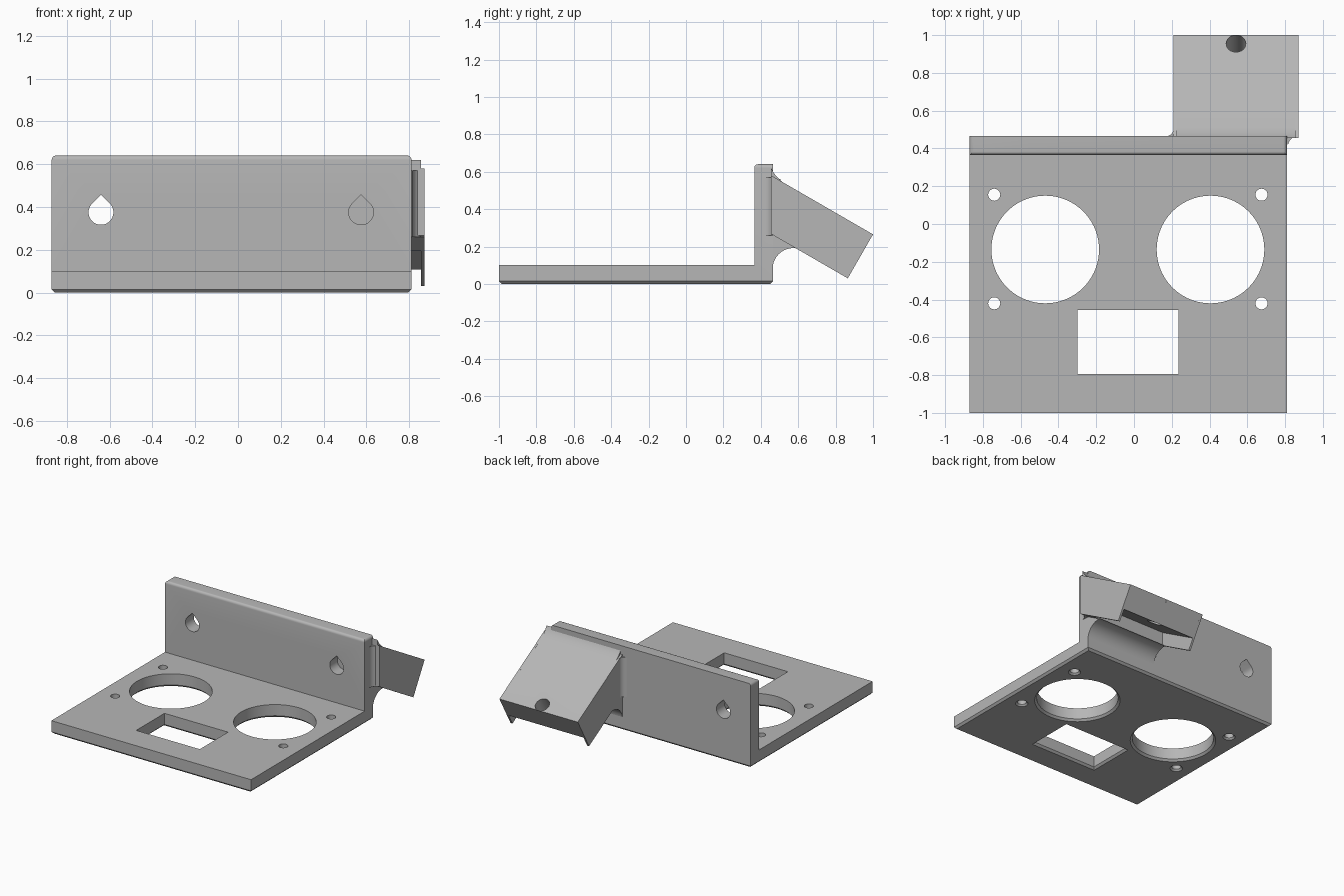
import bpy, bmesh, math

if "Cube" in bpy.data.objects:
    bpy.data.objects.remove(bpy.data.objects["Cube"], do_unlink=True)

grey = bpy.data.materials.new("matte grey")
grey.use_nodes = True
colour = (0.47, 0.47, 0.47, 1)
grey.diffuse_color = colour
grey.node_tree.nodes["Principled BSDF"].inputs["Base Color"].default_value = colour


def loft(name, rings):
    """Closed solid through matching rings of 3D points."""
    bm = bmesh.new()
    loops = [[bm.verts.new(p) for p in ring] for ring in rings]
    n = len(loops[0])
    for a, b in zip(loops, loops[1:]):
        for i in range(n):
            j = (i + 1) % n
            bm.faces.new((a[i], a[j], b[j], b[i]))
    bm.faces.new(loops[0])
    bm.faces.new(loops[-1])
    bmesh.ops.recalc_face_normals(bm, faces=bm.faces)
    mesh = bpy.data.meshes.new(name)
    bm.to_mesh(mesh)
    bm.free()
    mesh.materials.append(grey)
    ob = bpy.data.objects.new(name, mesh)
    bpy.context.collection.objects.link(ob)
    return ob


def prism(name, outline, axis, start, end):
    """Extrude a 2D outline along x, y or z."""
    def place(p, d):
        v = list(p)
        v.insert("xyz".index(axis), d)
        return v
    return loft(name, [[place(p, d) for p in outline] for d in (start, end)])


def boolean(ob, tool, operation="DIFFERENCE"):
    mod = ob.modifiers.new("cut", "BOOLEAN")
    mod.operation, mod.object, mod.solver = operation, tool, "EXACT"
    bpy.context.view_layer.objects.active = ob
    bpy.ops.object.modifier_apply(modifier=mod.name)
    bpy.data.objects.remove(tool, do_unlink=True)


def arc(cx, cy, r, a0=0, a1=360, steps=48, closed=False):
    return [(cx + r * math.cos(math.radians(a0 + (a1 - a0) * i / steps)),
             cy + r * math.sin(math.radians(a0 + (a1 - a0) * i / steps)))
            for i in range(steps + closed)]


def plate_cut(ob, shape, chamfer):
    """Vertical opening that widens at the underside; shape(grow) gives the outline."""
    levels = ((-chamfer, 2 * chamfer), (chamfer, 0), (0.2, 0))
    boolean(ob, loft("cutter", [[(x, y, z) for x, y in shape(g)] for z, g in levels]))


# L-shaped bracket: base plate and upright wall
back, wall, top = 0.465, 0.365, 0.64
side = [(-1, 0.015), (-0.985, 0), (0.45, 0), (back, 0.015), (back, top)]
side += arc(wall + 0.02, top - 0.02, 0.02, 90, 180, 6, True)
side += [(wall, 0.1), (-1, 0.1)]
bracket = prism("bracket", side, "x", -0.9, 0.9)

# Trim the ends to the front outline
left, right = -0.87, 0.81
front = [(left, 0.015), (left + 0.015, 0), (right - 0.015, 0), (right, 0.015)]
front += arc(right - 0.02, top - 0.02, 0.02, 0, 90, 6, True)
front += arc(left + 0.02, top - 0.02, 0.02, 90, 180, 6, True)
boolean(bracket, prism("trim", front, "y", -1.2, 0.8), "INTERSECT")

# Two large round openings, four screw holes and a rectangular window
for x in (-0.47, 0.405):
    plate_cut(bracket, lambda g: arc(x, -0.135, 0.285 + g, steps=72), 0.015)
for x in (-0.74, 0.675):
    for y in (0.155, -0.42):
        plate_cut(bracket, lambda g: arc(x, y, 0.032 + g, steps=24), 0.012)
plate_cut(bracket, lambda g: [(-0.30 - g, -0.795 - g), (0.235 + g, -0.795 - g),
                              (0.235 + g, -0.455 + g), (-0.30 - g, -0.455 + g)], 0.015)

# Teardrop holes in the wall
for x in (-0.64, 0.575):
    drop = arc(x, 0.375, 0.058, 135, 405, 36, True) + [(x, 0.375 + 0.058 * math.sqrt(2))]
    boolean(bracket, prism("cutter", drop, "y", 0.2, 0.6))

# Sloping hood: thick roof between two thin side flanges
x0, x1, t, root = 0.21, 0.87, 0.015, 0.455
roof = [(root, 0.62), (0.468, 0.595), (0.485, 0.574), (0.515, 0.545),
        (1, 0.265), (0.91, 0.109), (root, 0.372)]
hood = prism("hood_roof", roof, "x", x0 + t, x1 - t)
flange = [(root, 0.58), (1, 0.265), (0.865, 0.03), (root, 0.267)]
prism("hood_flange_right", flange, "x", x0, x0 + t)
prism("hood_flange_left", flange, "x", x1 - t, x1)

# Hole square to the roof, next to its free edge
cy, cz, ny, nz = 0.955, 0.291, 0.5, 0.866
ring = arc(0, 0, 0.052, steps=32)
boolean(hood, loft("cutter", [[(0.54 + u, cy + v * nz + d * ny, cz - v * ny + d * nz)
                               for u, v in ring] for d in (-0.3, 0.1)]))

# Solid root of the hood and the curved support under it
prism("hood_root", [(root, 0.45), (0.58, 0.4), (0.58, 0.195), (root, 0.267)],
      "x", x0 + t, x1 - t)
cove = arc(0.575, 0.08, 0.112, 180, 80, 14, True)
prism("hood_support", [(root, 0.267), (root, 0.08)] + cove, "x", x0, right)

# Coves where the hood sides meet the wall
prism("side_cove_right", [(x0, back)] + arc(x0 - 0.04, back + 0.04, 0.04, 0, -90, 8, True),
      "z", 0.26, 0.56)
prism("side_cove_left", [(right, back)] + arc(x1, back - 0.055, 0.055, 90, 180, 8, True),
      "z", 0.26, 0.57)

# Smooth the curves and keep edges crisp
bpy.ops.object.select_all(action="DESELECT")
for ob in bpy.context.collection.objects:
    if ob.type == "MESH" and grey.name in ob.data.materials:
        ob.select_set(True)
bpy.context.view_layer.objects.active = bracket
bpy.ops.object.shade_smooth_by_angle(angle=math.radians(25))
